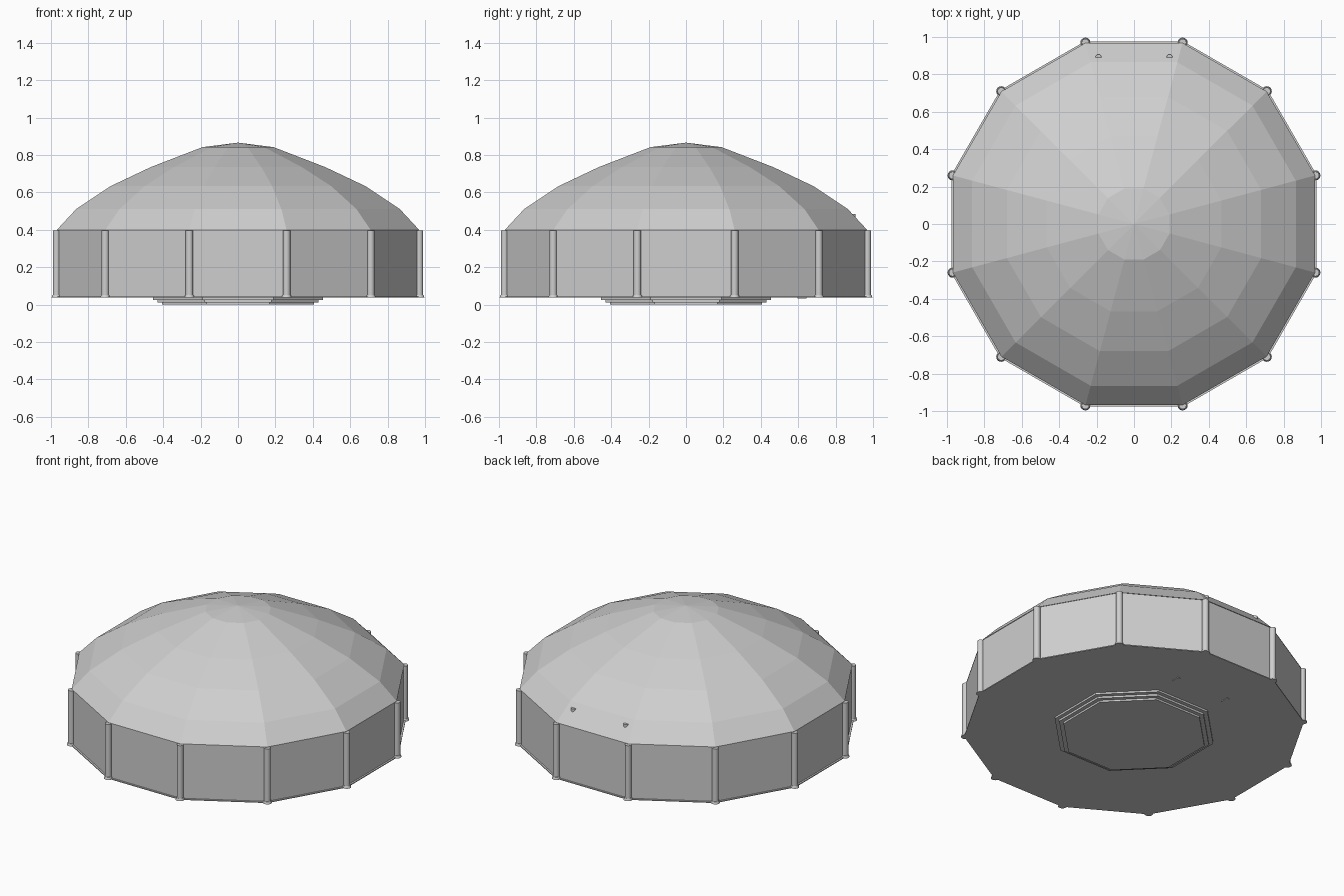
import bpy, bmesh, math
from mathutils import Matrix

cube = bpy.data.objects.get("Cube")
if cube:
    bpy.data.objects.remove(cube, do_unlink=True)

SIDES = 12
FLOOR_Z, EAVE_Z = 0.04, 0.40

grey = bpy.data.materials.new("light_grey")
grey.use_nodes = True
COLOUR = (0.62, 0.62, 0.62, 1)
grey.diffuse_color = COLOUR
grey.node_tree.nodes["Principled BSDF"].inputs["Base Color"].default_value = COLOUR


def finish(name, bm, smooth=False):
    bmesh.ops.recalc_face_normals(bm, faces=bm.faces)
    mesh = bpy.data.meshes.new(name)
    bm.to_mesh(mesh)
    bm.free()
    obj = bpy.data.objects.new(name, mesh)
    bpy.context.collection.objects.link(obj)
    mesh.materials.append(grey)
    if smooth:
        bpy.ops.object.select_all(action="DESELECT")
        obj.select_set(True)
        bpy.context.view_layer.objects.active = obj
        bpy.ops.object.shade_smooth_by_angle(angle=math.radians(40))
    return obj


def polygon_lathe(name, profile, sides):
    """Stack regular polygons; each profile point is (flat-to-centre distance, height)."""
    bm = bmesh.new()
    rings = []
    for apothem, z in profile:
        if apothem == 0:
            rings.append([bm.verts.new((0, 0, z))] * sides)
            continue
        r = apothem / math.cos(math.pi / sides)
        angles = [(i + 0.5) * math.tau / sides for i in range(sides)]
        rings.append([bm.verts.new((r * math.cos(a), r * math.sin(a), z)) for a in angles])
    for low, high in zip(rings, rings[1:]):
        for i in range(sides):
            j = (i + 1) % sides
            corners = dict.fromkeys((low[i], low[j], high[j], high[i]))
            bm.faces.new(list(corners))
    return finish(name, bm)


def box(name, centre, size):
    bm = bmesh.new()
    bmesh.ops.create_cube(bm, size=1, matrix=Matrix.Translation(centre) @ Matrix.Diagonal((*size, 1)))
    return finish(name, bm)


# Faceted roof
polygon_lathe("roof", [(0.968, EAVE_Z), (0.865, 0.511), (0.68, 0.634),
                       (0.467, 0.735), (0.19, 0.842), (0, 0.866)], SIDES)

# Wall panels and floor slab
polygon_lathe("wall", [(0.966, FLOOR_Z), (0.966, EAVE_Z)], SIDES)
polygon_lathe("floor", [(0, 0.037), (0.977, 0.037), (0.977, 0.043), (0, 0.043)], SIDES)

# Stepped octagonal base
polygon_lathe("base_plate", [(0, 0), (0.405, 0), (0.405, 0.012), (0.43, 0.012),
                             (0.43, 0.025), (0.455, 0.025), (0.455, 0.037)], 8)

# Corner posts with flared feet
for i in range(SIDES):
    angle = (i + 0.5) * math.tau / SIDES
    x, y = 1.004 * math.cos(angle), 1.004 * math.sin(angle)
    bm = bmesh.new()
    for r1, r2, low, high in [(0.02, 0.02, FLOOR_Z, EAVE_Z - 0.003), (0.027, 0.022, 0.037, 0.052)]:
        bmesh.ops.create_cone(bm, cap_ends=True, segments=16, radius1=r1, radius2=r2,
                              depth=high - low,
                              matrix=Matrix.Translation((x, y, (low + high) / 2)))
    finish("corner_post_%d" % (i + 1), bm, smooth=True)

# Small rear lugs on the roof and matching feet under the floor
for side, x in (("left", 0.19), ("right", -0.19)):
    bm = bmesh.new()
    bmesh.ops.create_cone(bm, cap_ends=True, segments=16, radius1=0.016, radius2=0.016, depth=0.03,
                          matrix=Matrix.Translation((x, 0.891, 0.47)))
    finish("roof_lug_" + side, bm, smooth=True)
    box("floor_foot_" + side, (x, 0.62, 0.037), (0.02, 0.05, 0.008))
